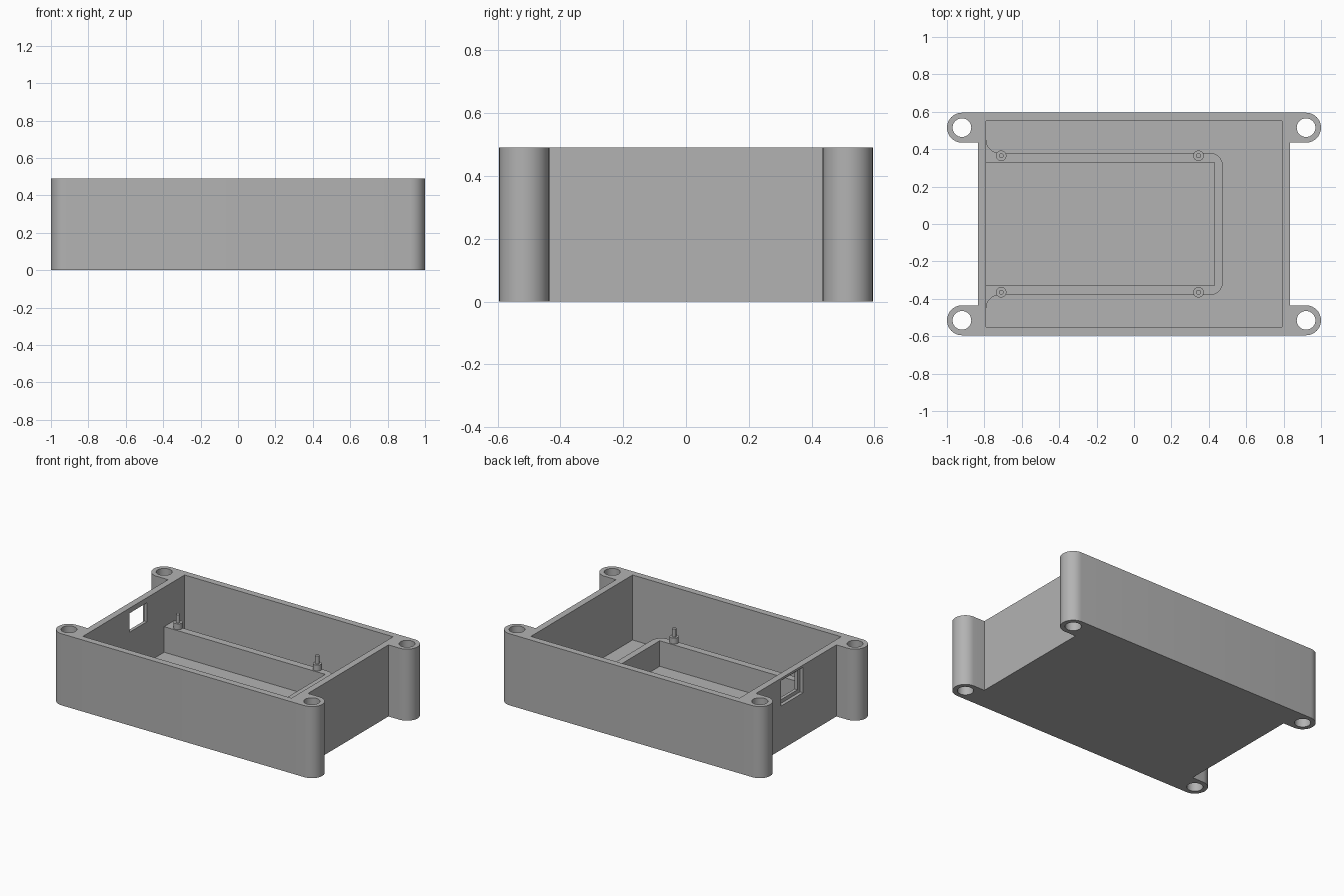
import bpy, bmesh, math

if "Cube" in bpy.data.objects:
    bpy.data.objects.remove(bpy.data.objects["Cube"])

H, FLOOR, LEDGE = 0.49, 0.045, 0.22      # case height, floor thickness, ledge top

plastic = bpy.data.materials.new("grey plastic")
plastic.diffuse_color = (0.45, 0.45, 0.45, 1)
plastic.use_nodes = True
plastic.node_tree.nodes["Principled BSDF"].inputs["Base Color"].default_value = plastic.diffuse_color


def arc(cx, cy, r, a0, a1, n=16):
    return [(cx + r * math.cos(math.radians(a0 + (a1 - a0) * i / n)),
             cy + r * math.sin(math.radians(a0 + (a1 - a0) * i / n))) for i in range(n + 1)]


def prism(name, outline, z0, z1):
    """Extrude a closed xy outline from z0 to z1."""
    bm = bmesh.new()
    base = bm.faces.new([bm.verts.new((x, y, z0)) for x, y in outline])
    top = bmesh.ops.extrude_face_region(bm, geom=[base])["geom"]
    bmesh.ops.translate(bm, vec=(0, 0, z1 - z0),
                        verts=[v for v in top if isinstance(v, bmesh.types.BMVert)])
    bmesh.ops.recalc_face_normals(bm, faces=bm.faces)
    mesh = bpy.data.meshes.new(name)
    bm.to_mesh(mesh)
    bm.free()
    mesh.materials.append(plastic)
    ob = bpy.data.objects.new(name, mesh)
    bpy.context.collection.objects.link(ob)
    return ob


def rect(x0, x1, y0, y1):
    return [(x0, y0), (x1, y0), (x1, y1), (x0, y1)]


def circle(cx, cy, r, n=32):
    return arc(cx, cy, r, 0, 360, n)[:-1]


def cut(ob, cutters):
    """Subtract the cutters, apply, and remove them."""
    for c in cutters:
        m = ob.modifiers.new("cut", "BOOLEAN")
        m.operation, m.solver, m.object = "DIFFERENCE", "EXACT", c
        bpy.context.view_layer.objects.active = ob
        bpy.ops.object.modifier_apply(modifier=m.name)
        bpy.data.objects.remove(c)


def smooth(ob):
    bpy.ops.object.select_all(action="DESELECT")
    ob.select_set(True)
    bpy.context.view_layer.objects.active = ob
    bpy.ops.object.shade_smooth_by_angle(angle=math.radians(30))


# Case body: rectangle with four rounded screw ears
right_top = [(0.835, 0.435)] + arc(0.92, 0.515, 0.08, -90, 90)
left_top = [(-x, y) for x, y in reversed(right_top)]
upper = right_top + left_top
body = prism("case_body", upper + [(-x, -y) for x, y in upper], 0, H)
cutters = [prism("cavity", rect(-0.79, 0.79, -0.55, 0.55), FLOOR, 1)]
for sx in (-1, 1):
    for sy in (-1, 1):
        cutters.append(prism("screw_hole", circle(sx * 0.92, sy * 0.515, 0.05), -0.2, 1))
# Connector port: wide outer recess and smaller through opening
cutters.append(prism("port_recess", rect(-0.9, -0.812, -0.075, 0.167), 0.30, 0.475))
cutters.append(prism("port_opening", rect(-0.9, -0.75, -0.045, 0.145), 0.325, 0.455))
cut(body, cutters)
smooth(body)

# U-shaped board ledge, flared where it meets the left wall
half = [(0.43, 0), (0.43, 0.33), (-0.79, 0.33)]
outer = [(-0.792, 0.45)] + arc(-0.72, 0.45, 0.07, 180, 270) + arc(0.405, 0.31, 0.07, 90, 0)
inner = [(-0.792, 0.33), (0.43, 0.33)]
path = outer + [(x, -y) for x, y in reversed(outer)]
path += [(x, -y) for x, y in inner] + list(reversed(inner))
smooth(prism("board_ledge", path, FLOOR - 0.005, LEDGE))

# Standoffs with locating pins
for x in (-0.71, 0.345):
    for y in (-0.365, 0.365):
        smooth(prism("standoff", circle(x, y, 0.028, 24), LEDGE - 0.02, 0.26))
        smooth(prism("locating_pin", circle(x, y, 0.013, 16), 0.25, 0.315))
